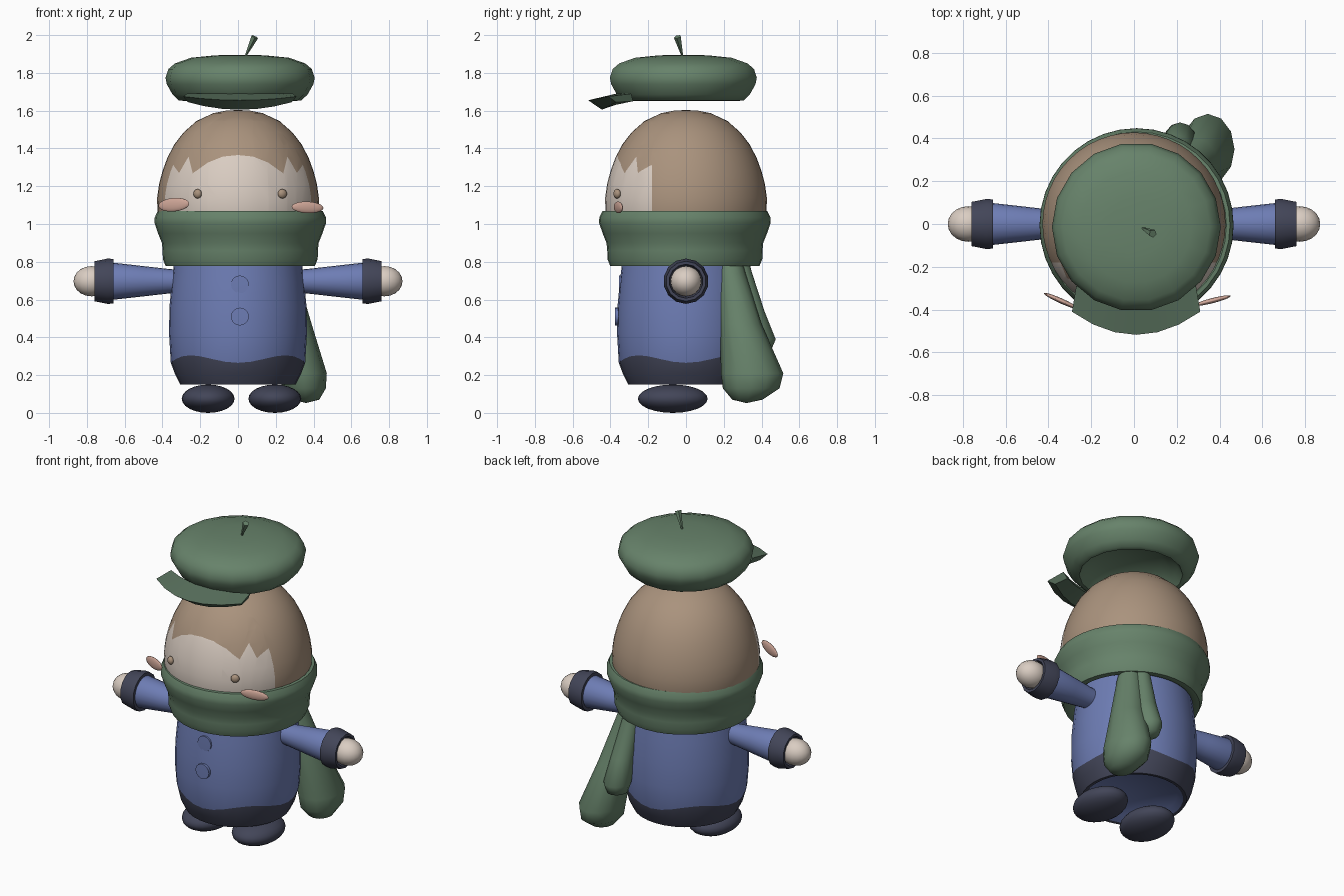
import bpy, bmesh, math
from mathutils import Vector, Matrix

if "Cube" in bpy.data.objects:
    bpy.data.objects.remove(bpy.data.objects["Cube"])


def material(name, rgb):
    m = bpy.data.materials.new(name)
    m.diffuse_color = (*rgb, 1)
    m.use_nodes = True
    m.node_tree.nodes["Principled BSDF"].inputs["Base Color"].default_value = m.diffuse_color
    return m


GREEN = material("green_wool", (0.135, 0.225, 0.145))
DARK_GREEN = material("dark_green", (0.10, 0.165, 0.11))
BLUE = material("blue_cloth", (0.155, 0.205, 0.46))
NAVY = material("navy", (0.055, 0.06, 0.098))
SKIN = material("pale_skin", (0.70, 0.61, 0.54))
TAN = material("tan_hair", (0.40, 0.29, 0.205))
PINK = material("pink", (0.62, 0.38, 0.31))


def finish(name, bm, mats, angle=40, matrix=None):
    bmesh.ops.remove_doubles(bm, verts=bm.verts, dist=1e-5)
    bmesh.ops.recalc_face_normals(bm, faces=bm.faces)
    if matrix:
        bmesh.ops.transform(bm, matrix=matrix, verts=bm.verts)
    me = bpy.data.meshes.new(name)
    bm.to_mesh(me)
    bm.free()
    ob = bpy.data.objects.new(name, me)
    bpy.context.collection.objects.link(ob)
    for m in mats:
        me.materials.append(m)
    bpy.ops.object.select_all(action='DESELECT')
    ob.select_set(True)
    bpy.context.view_layer.objects.active = ob
    bpy.ops.object.shade_smooth_by_angle(angle=math.radians(angle))
    return ob


def loft(rings, segs, wave=None, rows=None):
    """Rings of (cx, cy, z, rx, ry); wave adds height per ring; rows gives material per band."""
    bm = bmesh.new()
    loops = []
    for i, (cx, cy, z, rx, ry) in enumerate(rings):
        w = wave.get(i, 0) if wave else 0
        angs = [2 * math.pi * k / segs for k in range(segs)]
        loops.append([bm.verts.new((cx + rx * math.cos(a), cy + ry * math.sin(a),
                                    z - w * math.cos(4 * a))) for a in angs])
    for i, (a, b) in enumerate(zip(loops, loops[1:])):
        for k in range(segs):
            j = (k + 1) % segs
            f = bm.faces.new((a[k], a[j], b[j], b[k]))
            if rows:
                f.material_index = rows[i]
    bmesh.ops.remove_doubles(bm, verts=bm.verts, dist=1e-5)
    return bm


def lathe(profile, segs, cx=0, cy=0, **kw):
    return loft([(cx, cy, z, r, r) for r, z in profile], segs, **kw)


def ellipsoid(name, mat, loc, size, rot=0, tilt=0, segs=20):
    bm = bmesh.new()
    bmesh.ops.create_uvsphere(bm, u_segments=segs, v_segments=segs // 2, radius=1)
    mx = (Matrix.Translation(loc) @ Matrix.Rotation(rot, 4, 'Z') @ Matrix.Rotation(tilt, 4, 'Y')
          @ Matrix.Diagonal((*size, 1)))
    return finish(name, bm, [mat], 60, mx)


# Coat body with a wavy navy hem
finish("coat_body", lathe(
    [(0, 0.20), (0.25, 0.18), (0.285, 0.152), (0.305, 0.15), (0.335, 0.21), (0.356, 0.285),
     (0.365, 0.42), (0.363, 0.56), (0.35, 0.70), (0.335, 0.82), (0, 0.85)],
    32, wave={5: 0.02}, rows=[0, 0, 1, 1, 1, 0, 0, 0, 0, 0]), [BLUE, NAVY])

# Coat buttons
for i, (z, y) in enumerate([(0.68, -0.345), (0.51, -0.366)]):
    bm = lathe([(0, -0.02), (0.047, -0.02), (0.047, 0.01), (0, 0.011)], 20)
    finish(f"button_{i + 1}", bm, [BLUE], 40,
           Matrix.Translation((0.01, y, z)) @ Matrix.Rotation(math.pi / 2, 4, 'X'))

# Sleeves, cuffs and hands, turned about the x axis
for side, tag in ((-1, "left"), (1, "right")):
    mx = Matrix.Translation((0, 0, 0.697)) @ Matrix.Rotation(side * math.pi / 2, 4, 'Y')
    finish(f"sleeve_{tag}", lathe([(0, 0.26), (0.06, 0.28), (0.064, 0.36), (0.08, 0.50),
                                   (0.098, 0.66), (0.09, 0.70), (0, 0.70)], 20), [BLUE], 40, mx)
    finish(f"cuff_{tag}", lathe([(0.092, 0.66), (0.118, 0.66), (0.12, 0.69), (0.106, 0.76),
                                 (0.09, 0.76), (0.08, 0.71), (0.092, 0.66)], 14), [NAVY], 30, mx)
    ellipsoid(f"hand_{tag}", SKIN, (side * 0.775, 0, 0.697), (0.096, 0.083, 0.08))

# Shoes
for x, tag in ((-0.158, "left"), (0.195, "right")):
    ellipsoid(f"shoe_{tag}", NAVY, (x, -0.07, 0.075), (0.14, 0.185, 0.075), segs=24)

# Head: cut along the jagged hairline, then coloured by side of the cut
prof = [(0, 0.85), (0.36, 0.86), (0.41, 0.98), (0.427, 1.07), (0.428, 1.14), (0.418, 1.21),
        (0.400, 1.28), (0.374, 1.35), (0.338, 1.42), (0.288, 1.485), (0.22, 1.545),
        (0.13, 1.587), (0.06, 1.601), (0, 1.603)]
head = lathe(prof, 48)
FRONT = -0.18
half = [(0, 1.365), (0.08, 1.357), (0.16, 1.325), (0.24, 1.268), (0.262, 1.357),
        (0.312, 1.27), (0.352, 1.325), (0.45, 1.11)]
hairline = [(-x, z) for x, z in half[:0:-1]] + half


def cut(faces, co, no):
    geom = set(faces)
    for f in faces:
        geom.update(f.edges)
        geom.update(f.verts)
    bmesh.ops.bisect_plane(head, geom=list(geom), dist=1e-6, plane_co=co, plane_no=no)


def front_faces(x0=-1, x1=1):
    out = []
    for f in head.faces:
        c = f.calc_center_median()
        if c.y < FRONT and x0 < c.x < x1 and c.z > 1.0:
            out.append(f)
    return out


cut(list(head.faces), (0, FRONT, 0), (0, 1, 0))
for x, z in hairline:
    cut(front_faces(), (x, 0, z), (1, 0, 0))
for (x0, z0), (x1, z1) in zip(hairline, hairline[1:]):
    seg = front_faces(x0, x1)
    if seg:
        cut(seg, (x0, 0, z0), (z0 - z1, 0, x1 - x0))
for (x0, z0), (x1, z1) in zip(hairline, hairline[1:]):
    for f in front_faces(x0, x1):
        c = f.calc_center_median()
        if c.z < z0 + (z1 - z0) * (c.x - x0) / (x1 - x0):
            f.material_index = 1
finish("head", head, [TAN, SKIN], 60)

# Eyes and cheeks
ellipsoid("eye_left", TAN, (-0.214, -0.375, 1.16), (0.024, 0.018, 0.025), -0.5, segs=14)
ellipsoid("eye_right", TAN, (0.235, -0.365, 1.16), (0.026, 0.018, 0.025), 0.5, segs=14)
ellipsoid("cheek_left", PINK, (-0.34, -0.36, 1.102), (0.09, 0.012, 0.036), -0.42, -0.08)
ellipsoid("cheek_right", PINK, (0.368, -0.358, 1.088), (0.087, 0.012, 0.031), 0.25, 0.04)

# Scarf wrap
finish("scarf_wrap", lathe(
    [(0.33, 0.80), (0.36, 0.777), (0.395, 0.777), (0.41, 0.815), (0.411, 0.86), (0.415, 0.90),
     (0.435, 0.95), (0.454, 1.005), (0.453, 1.035), (0.437, 1.068), (0.42, 1.07), (0.40, 1.04)],
    36, cx=0.012, cy=-0.006), [GREEN], 50)

# Scarf tails
finish("scarf_tail_long", loft(
    [(0.22, 0.23, 0.84, 0, 0), (0.22, 0.23, 0.83, 0.06, 0.06), (0.235, 0.24, 0.74, 0.075, 0.075),
     (0.29, 0.29, 0.47, 0.10, 0.11), (0.345, 0.35, 0.21, 0.125, 0.165),
     (0.35, 0.345, 0.13, 0.115, 0.15), (0.36, 0.325, 0.07, 0.07, 0.08), (0.36, 0.32, 0.052, 0, 0)],
    12), [GREEN], 50)
finish("scarf_tail_short", loft(
    [(0.18, 0.28, 0.84, 0, 0), (0.18, 0.28, 0.83, 0.045, 0.045), (0.185, 0.295, 0.74, 0.055, 0.055),
     (0.205, 0.345, 0.54, 0.068, 0.07), (0.215, 0.385, 0.39, 0.078, 0.09),
     (0.215, 0.385, 0.33, 0.06, 0.065), (0.215, 0.38, 0.305, 0, 0)],
    12), [GREEN], 50)

# Beret, hollow underneath
finish("beret", lathe(
    [(0, 1.78), (0.18, 1.76), (0.27, 1.70), (0.30, 1.652), (0.325, 1.655), (0.357, 1.685),
     (0.388, 1.74), (0.395, 1.775), (0.38, 1.82), (0.345, 1.85), (0.26, 1.88), (0.13, 1.893),
     (0, 1.896)], 18, cx=0.011, cy=-0.014), [GREEN], 50)

# Brim: a wedge section swept across the front
bm = bmesh.new()
sections = []
for k in range(7):
    t = -1 + k / 3
    b = 1 - t * t
    pts = [(0.28 * t, -0.29 - 0.08 * b, 1.69), (0.30 * t, -0.41 - 0.108 * b, 1.675 - 0.02 * b),
           (0.275 * t, -0.37 - 0.075 * b, 1.645 - 0.04 * b), (0.26 * t, -0.28 - 0.06 * b, 1.65)]
    sections.append([bm.verts.new((x + 0.01, y, z)) for x, y, z in pts])
for a, c in zip(sections, sections[1:]):
    for i in range(4):
        bm.faces.new((a[i], a[(i + 1) % 4], c[(i + 1) % 4], c[i]))
bm.faces.new(sections[0])
bm.faces.new(sections[-1])
finish("beret_brim", bm, [DARK_GREEN], 25)

# Stalk on top of the beret
a, b = Vector((0.038, -0.018, 1.885)), Vector((0.088, -0.045, 1.991))
d = b - a
bm = lathe([(0, 0), (0.004, 0), (0.02, d.length), (0, d.length)], 5)
finish("beret_stalk", bm, [GREEN], 20,
       Matrix.Translation(a) @ d.to_track_quat('Z', 'Y').to_matrix().to_4x4())
